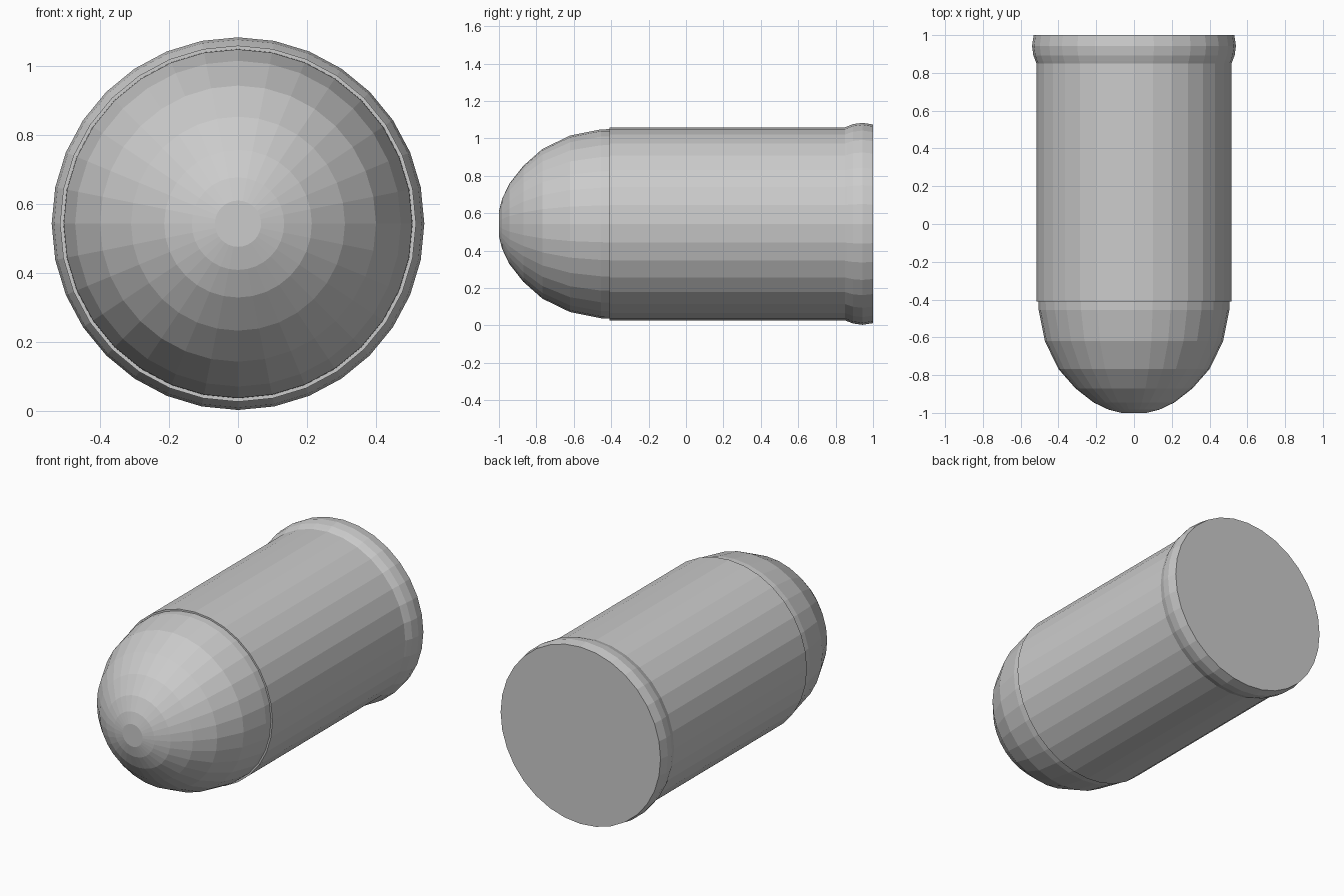
import bpy, bmesh
from math import sin, cos, tau

if "Cube" in bpy.data.objects:
    bpy.data.objects.remove(bpy.data.objects["Cube"])

SIDES = 32
AXIS_Z = 0.543


def lathe(name, profile, cap_front=False, cap_back=False):
    """Revolve (y, radius) points, listed front to back, around the y axis."""
    bm = bmesh.new()
    rings = []
    for y, r in profile:
        rings.append([bm.verts.new((r * sin(tau * i / SIDES), y,
                                    AXIS_Z + r * cos(tau * i / SIDES)))
                      for i in range(SIDES)])
    for a, b in zip(rings, rings[1:]):
        for i in range(SIDES):
            j = (i + 1) % SIDES
            bm.faces.new((a[i], a[j], b[j], b[i]))
    if cap_front:
        bm.faces.new(rings[0])
    if cap_back:
        bm.faces.new(rings[-1])
    bmesh.ops.recalc_face_normals(bm, faces=bm.faces)
    mesh = bpy.data.meshes.new(name)
    bm.to_mesh(mesh)
    bm.free()
    obj = bpy.data.objects.new(name, mesh)
    bpy.context.collection.objects.link(obj)
    return obj


# Rounded nose with a small flat tip
lathe("nose", [(-1.0, 0.067), (-0.983, 0.134), (-0.945, 0.214), (-0.87, 0.31),
               (-0.768, 0.40), (-0.62, 0.472), (-0.455, 0.505), (-0.41, 0.506)],
      cap_front=True)

# Straight casing with a thin front lip, and the flared rim closed by a flat base
lathe("casing", [(-0.41, 0.506), (-0.41, 0.516), (0.85, 0.516), (0.862, 0.521),
                 (0.893, 0.533), (0.943, 0.540), (1.0, 0.531)],
      cap_back=True)
